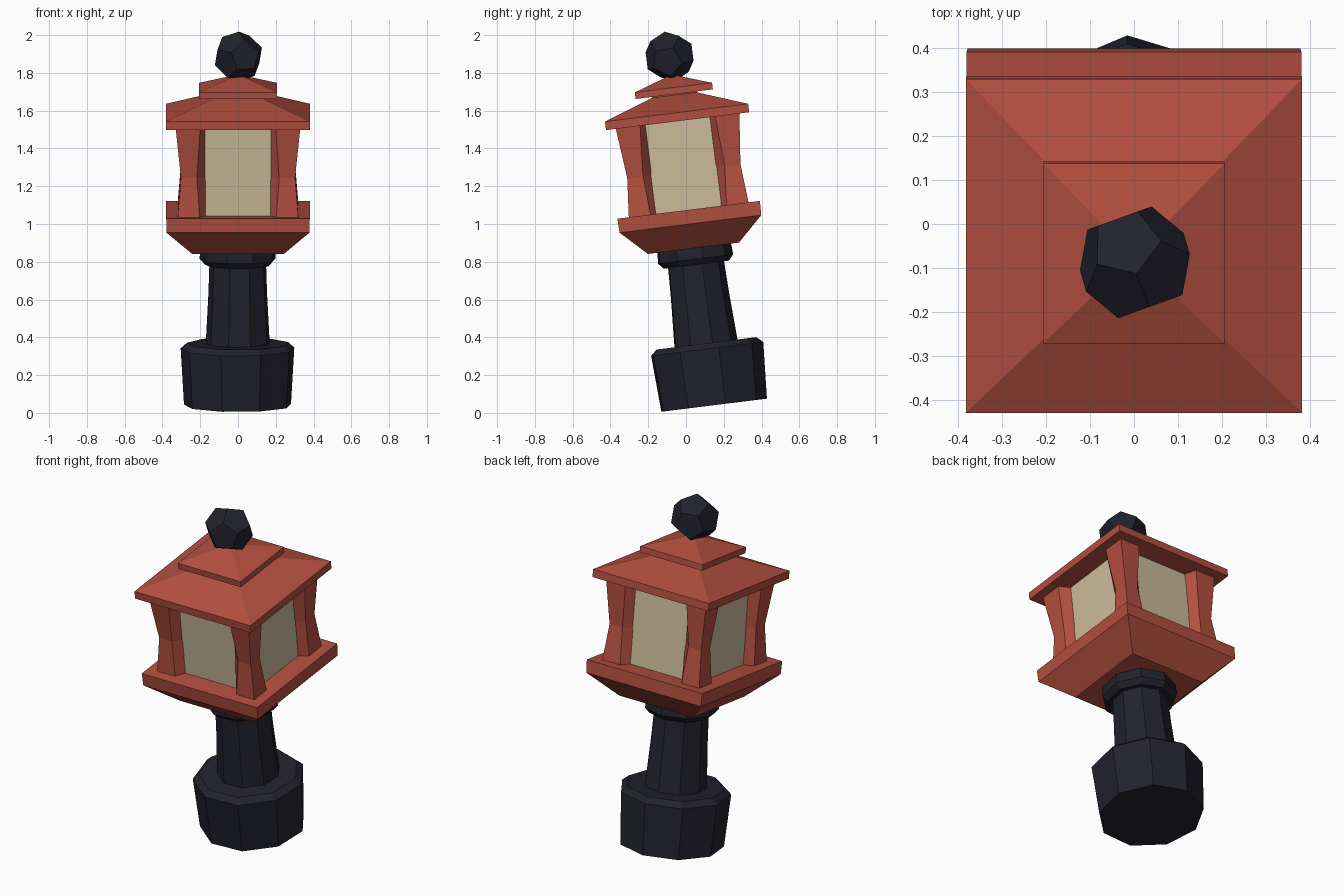
import bpy, bmesh
from math import radians, sin, cos, sqrt
from mathutils import Matrix, Vector

cube = bpy.data.objects.get("Cube")
if cube:
    bpy.data.objects.remove(cube)

# The whole lantern leans forward a little
LEAN = Matrix.Translation((0, 0.143, 0.04)) @ Matrix.Rotation(radians(7.1), 4, 'X')


def material(name, rgb):
    m = bpy.data.materials.new(name)
    m.use_nodes = True
    m.diffuse_color = (*rgb, 1)
    m.node_tree.nodes["Principled BSDF"].inputs["Base Color"].default_value = (*rgb, 1)
    return m


RED = material("red lacquer", (0.45, 0.078, 0.05))
DARK = material("dark iron", (0.016, 0.016, 0.027))
PAPER = material("cream paper", (0.6, 0.5, 0.32))


def finish(name, bm, mat):
    bmesh.ops.recalc_face_normals(bm, faces=bm.faces)
    mesh = bpy.data.meshes.new(name)
    bm.to_mesh(mesh)
    bm.free()
    mesh.materials.append(mat)
    obj = bpy.data.objects.new(name, mesh)
    bpy.context.collection.objects.link(obj)
    obj.matrix_world = LEAN
    return obj


def loft(name, loops, mat):
    """Skin a stack of matching loops and cap both ends."""
    bm = bmesh.new()
    rings = [[bm.verts.new(p) for p in loop] for loop in loops]
    n = len(rings[0])
    for a, b in zip(rings, rings[1:]):
        for i in range(n):
            j = (i + 1) % n
            bm.faces.new((a[i], a[j], b[j], b[i]))
    bm.faces.new(rings[0][::-1])
    bm.faces.new(rings[-1])
    return finish(name, bm, mat)


def turned(name, profile, mat, sides=9, start=23):
    """Turn a (radius, height) profile into a faceted solid."""
    angles = [radians(start + 360 * i / sides) for i in range(sides)]
    return loft(name, [[(r * sin(t), -r * cos(t), z) for t in angles]
                       for r, z in profile], mat)


def square(name, profile, mat):
    """Square solid from a (half width, height) profile."""
    return turned(name, [(h * sqrt(2), z) for h, z in profile], mat, 4, 45)


# Handle: foot, column and collar
turned("foot", [(0.288, 0), (0.306, 0.30), (0.272, 0.33)], DARK)
turned("column", [(0.173, 0.31), (0.158, 0.59), (0.152, 0.77)], DARK)
turned("collar", [(0.178, 0.75), (0.205, 0.78), (0.2, 0.85)], DARK)

# Tray, paper box and the two roof tiers
square("tray", [(0.243, 0.838), (0.378, 0.968), (0.38, 1.043)], RED)
square("paper_box", [(0.265, 1.04), (0.265, 1.52)], PAPER)
square("lower_roof", [(0.382, 1.516), (0.382, 1.561), (0.12, 1.655)], RED)
square("roof_neck", [(0.12, 1.64), (0.12, 1.67)], RED)
square("upper_roof", [(0.206, 1.66), (0.206, 1.695), (0.03, 1.755)], RED)

# Corner posts, pinched at mid height
for side, sx in (("left", 1), ("right", -1)):
    for end, sy in (("front", -1), ("back", 1)):
        loops = []
        for outer, inner, z in ((0.32, 0.202, 1.035), (0.302, 0.218, 1.25), (0.33, 0.2, 1.52)):
            section = [(0.17, 0.17), (0.26, 0.17), (outer, inner),
                       (outer, outer), (inner, outer), (0.17, 0.26)]
            loops.append([(sx * x, sy * y, z) for x, y in section])
        loft(f"{end}_{side}_post", loops, RED)

# Twelve-sided finial ball
bm = bmesh.new()
phi = (1 + sqrt(5)) / 2
corners = [(x, y, z) for x in (-1, 1) for y in (-1, 1) for z in (-1, 1)]
for a in (-1 / phi, 1 / phi):
    for b in (-phi, phi):
        corners += [(0, a, b), (a, b, 0), (b, 0, a)]
turn = Matrix.Rotation(radians(20), 3, 'Z') @ Matrix.Rotation(radians(25), 3, 'X')
for p in corners:
    bm.verts.new(turn @ Vector(p) * (0.134 / sqrt(3)) + Vector((0.002, 0, 1.861)))
bmesh.ops.convex_hull(bm, input=bm.verts)
bmesh.ops.dissolve_limit(bm, angle_limit=radians(2), verts=bm.verts, edges=bm.edges)
finish("finial_ball", bm, DARK)
